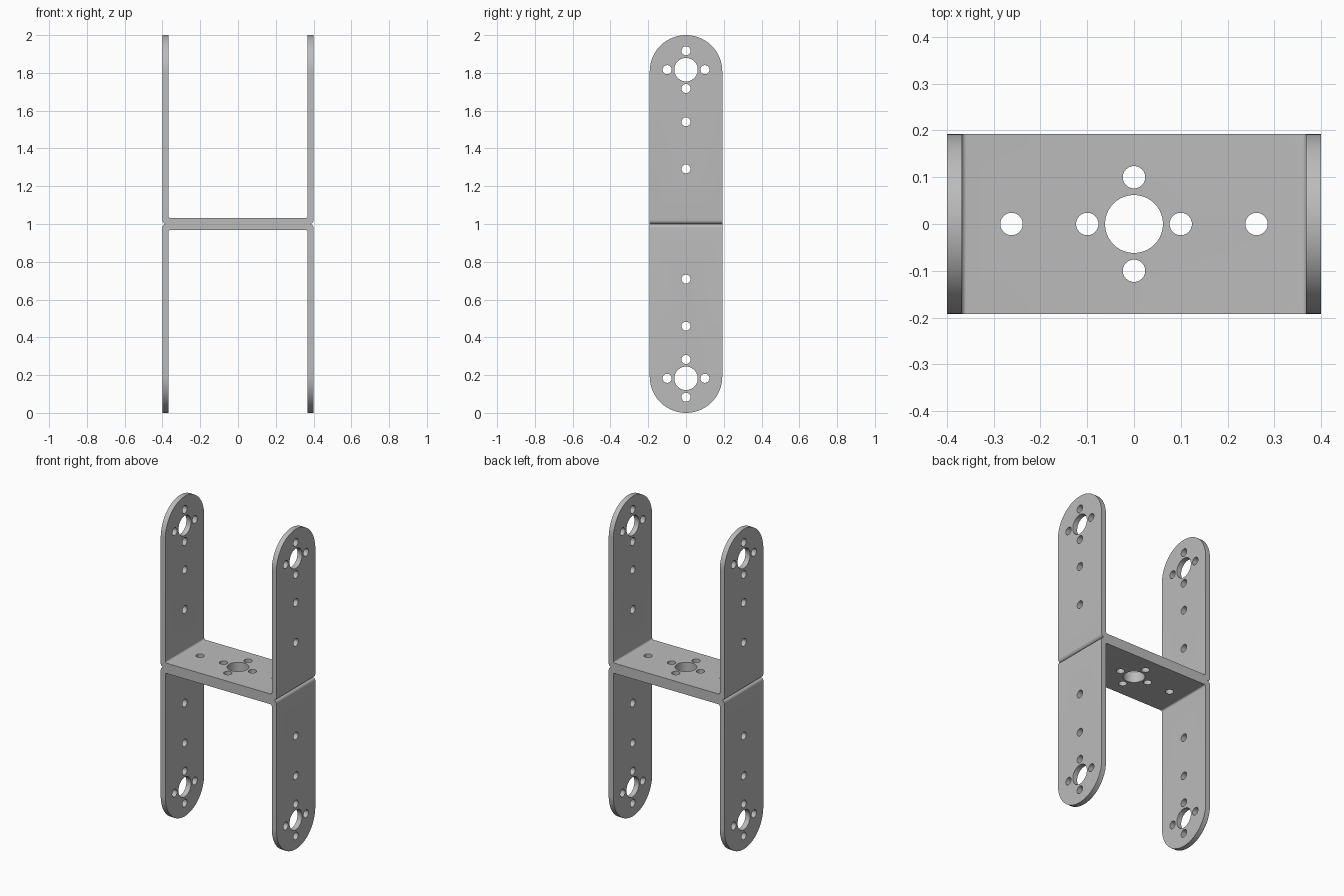
import bpy, bmesh
from math import pi, sin, cos
from mathutils import Matrix, Vector

HALF_X, HALF_Y, THICK = 0.4, 0.192, 0.032
R_IN, R_OUT = 0.01, 0.02
MID = 1.0

cube = bpy.data.objects.get("Cube")
if cube:
    bpy.data.objects.remove(cube, do_unlink=True)

steel = bpy.data.materials.new("grey_steel")
steel.use_nodes = True
grey = (0.5, 0.5, 0.5, 1)
steel.diffuse_color = grey
steel.node_tree.nodes["Principled BSDF"].inputs["Base Color"].default_value = grey


def make_object(name, bm):
    bmesh.ops.recalc_face_normals(bm, faces=bm.faces)
    mesh = bpy.data.meshes.new(name)
    bm.to_mesh(mesh)
    bm.free()
    mesh.materials.append(steel)
    obj = bpy.data.objects.new(name, mesh)
    bpy.context.collection.objects.link(obj)
    return obj


def prism(name, points, direction):
    """Extrude a closed outline along both sides of its plane."""
    bm = bmesh.new()
    face = bm.faces.new([bm.verts.new(Vector(p) - direction) for p in points])
    ext = bmesh.ops.extrude_face_region(bm, geom=[face])["geom"]
    moved = [v for v in ext if isinstance(v, bmesh.types.BMVert)]
    bmesh.ops.translate(bm, verts=moved, vec=direction * 2)
    return make_object(name, bm)


def arc(cx, cz, r, start, end, steps):
    angles = [start + (end - start) * i / steps for i in range(steps + 1)]
    return [(cx + r * cos(a), cz + r * sin(a)) for a in angles]


def boolean(obj, cutter, operation):
    mod = obj.modifiers.new(operation.lower(), "BOOLEAN")
    mod.object, mod.operation, mod.solver = cutter, operation, "EXACT"
    bpy.context.view_layer.objects.active = obj
    bpy.ops.object.modifier_apply(modifier=mod.name)
    bpy.data.objects.remove(cutter, do_unlink=True)


# Bent sheet profile: one quarter, mirrored into two back-to-back U channels
inner = HALF_X - THICK
quarter = arc(inner - R_IN, THICK + R_IN, R_IN, -pi / 2, 0, 6)
quarter += [(inner, 1.1), (HALF_X, 1.1)]
quarter += arc(HALF_X - R_OUT, R_OUT, R_OUT, 0, -pi / 2, 8)
right = quarter + [(x, -z) for x, z in reversed(quarter[:-1])]
outline = right + [(-x, -z) for x, z in right]
bracket = prism("double_u_bracket", [(x, 0, z + MID) for x, z in outline],
                Vector((0, 0.3, 0)))

# Rounded arm ends
end = MID - HALF_Y
capsule = arc(0, end, HALF_Y, 0, pi, 48) + arc(0, -end, HALF_Y, pi, 2 * pi, 48)
boolean(bracket, prism("arm_outline", [(0, y, z + MID) for y, z in capsule],
                       Vector((0.6, 0, 0))), "INTERSECT")

# Mounting holes: a hub hole ringed by four screw holes, plus single screw holes
HUB, SCREW, RING = 0.062, 0.024, 0.1
pattern = [(0, 0, HUB)] + [(RING * a, RING * b, SCREW)
                           for a, b in ((1, 0), (-1, 0), (0, 1), (0, -1))]
holes = bmesh.new()


def drill(location, radius, rotation, depth):
    bmesh.ops.create_cone(holes, cap_ends=True, segments=40 if radius == HUB else 24,
                          radius1=radius, radius2=radius, depth=depth,
                          matrix=Matrix.Translation(location) @ rotation)


across = Matrix.Rotation(pi / 2, 4, "Y")
for side in (1, -1):
    for y, z, r in pattern:
        drill((0, y, MID + side * (0.817 + z)), r, across, 1.2)
    for z in (0.292, 0.541):
        drill((0, 0, MID + side * z), SCREW, across, 1.2)
    drill((side * 0.262, 0, MID), SCREW, Matrix(), 0.2)
for x, y, r in pattern:
    drill((x, y, MID), r, Matrix(), 0.2)
boolean(bracket, make_object("hole_cutters", holes), "DIFFERENCE")

# Smooth bends and holes, crisp edges
bpy.ops.object.select_all(action="DESELECT")
bracket.select_set(True)
bpy.context.view_layer.objects.active = bracket
bpy.ops.object.shade_smooth_by_angle(angle=pi / 6)
